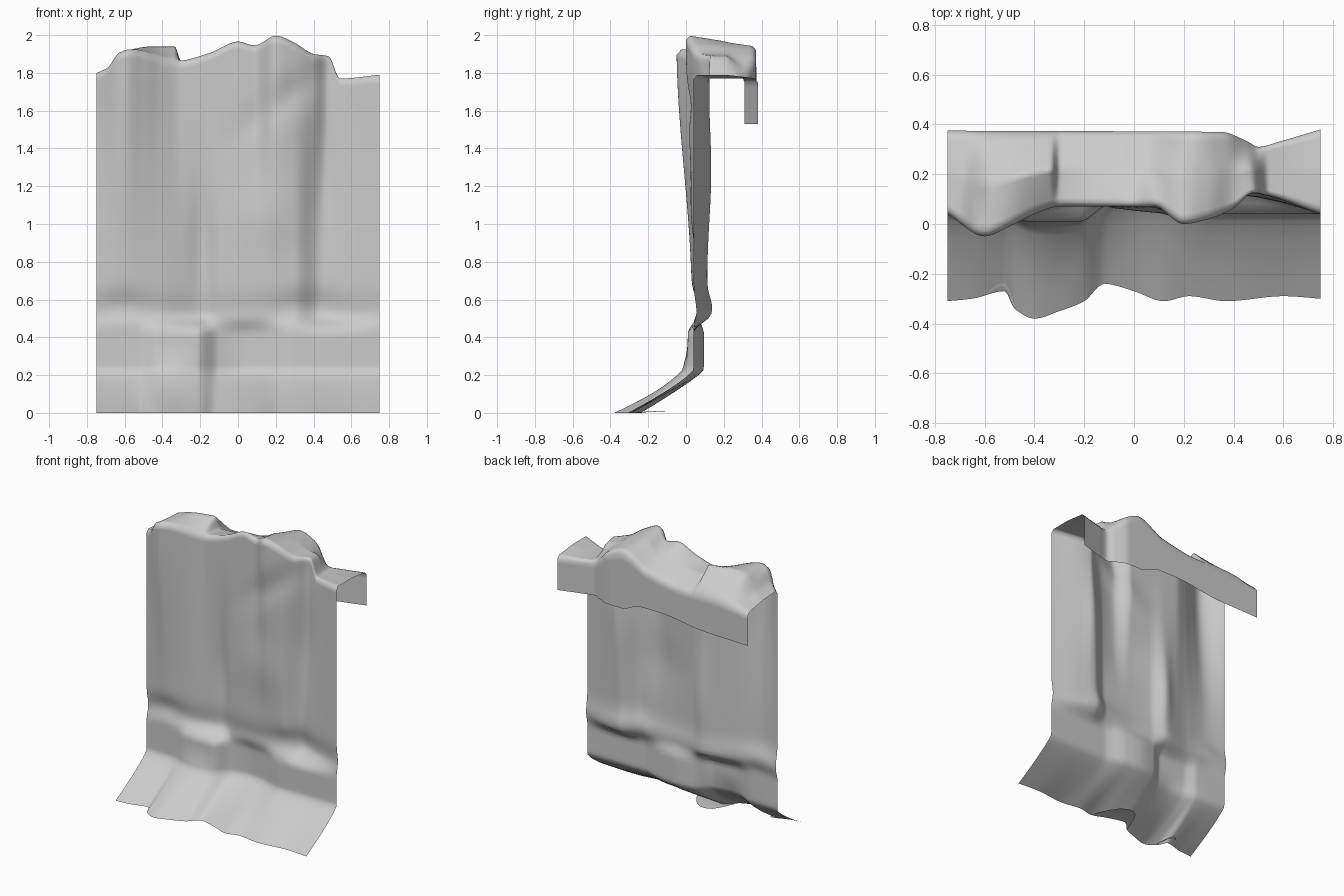
import bpy
import bmesh
from math import exp

cube = bpy.data.objects.get("Cube")
if cube:
    bpy.data.objects.remove(cube, do_unlink=True)

cloth_grey = bpy.data.materials.new("cloth_grey")
cloth_grey.use_nodes = True
tone = (0.6, 0.6, 0.6, 1)
cloth_grey.diffuse_color = tone
cloth_grey.node_tree.nodes["Principled BSDF"].inputs["Base Color"].default_value = tone


def smooth(low, high, value):
    t = min(max((value - low) / (high - low), 0), 1)
    return t * t * (3 - 2 * t)


def mix(start, end, t):
    return start + (end - start) * t


def curve(*knots):
    """Smooth function of x through a few knots, without overshoot."""
    slopes = [(b[1] - a[1]) / (b[0] - a[0]) for a, b in zip(knots, knots[1:])]
    tangents = [slopes[0]]
    for left, right in zip(slopes, slopes[1:]):
        same_way = left * right > 0
        tangents.append(2 * left * right / (left + right) if same_way else 0)
    tangents.append(slopes[-1])

    def evaluate(x):
        i = 0
        while i < len(slopes) - 1 and x > knots[i + 1][0]:
            i += 1
        (x_a, y_a), (x_b, y_b) = knots[i], knots[i + 1]
        width = x_b - x_a
        t = (x - x_a) / width
        ease = t * t * (3 - 2 * t)
        return (mix(y_a, y_b, ease) + width * t * (1 - t)
                * (tangents[i] * (1 - t) - tangents[i + 1] * t))
    return evaluate


def bump(value, centre, width):
    return exp(-((value - centre) / width) ** 2)


# Depth of the sheet across its width, from the floor hem to the top lip
hem = curve((-.75, -.31), (-.65, -.3), (-.52, -.27), (-.48, -.34), (-.4, -.38), (-.3, -.35),
            (-.2, -.31), (-.12, -.24), (0, -.27), (.12, -.31), (.22, -.29), (.37, -.31),
            (.6, -.29), (.75, -.3))
skirt = curve((-.75, .04), (-.52, .035), (-.42, .01), (-.22, .01), (-.1, .08), (.02, .095),
              (.13, .085), (.3, .04), (.75, .04))
waist = curve((-.75, .04), (-.6, .03), (-.42, .05), (-.19, .095), (-.08, .065), (.1, .055),
              (.3, .055), (.44, .11), (.55, .095), (.75, .04))
lip = curve((-.75, .04), (-.6, -.05), (-.5, -.01), (-.4, .04), (-.3, .07),
            (.08, .07), (.2, 0), (.3, .02), (.4, .06), (.48, .12), (.75, .04))

# Heights across the top, from the front lip to the rear edge
crest = curve((-.75, 1.8), (-.69, 1.83), (-.63, 1.91), (-.57, 1.925), (-.32, 1.865),
              (-.15, 1.91), (0, 1.975), (.09, 1.95), (.2, 2), (.3, 1.96), (.4, 1.9),
              (.48, 1.89), (.54, 1.77), (.75, 1.79))
saddle = curve((-.75, 1.79), (-.68, 1.82), (-.58, 1.92), (-.45, 1.94), (-.335, 1.94),
               (-.3, 1.86), (.05, 1.9), (.2, 1.97), (.3, 1.95), (.4, 1.9), (.47, 1.88),
               (.54, 1.77), (.75, 1.79))
rear = curve((-.75, 1.76), (-.5, 1.79), (-.25, 1.79), (.05, 1.84), (.25, 1.94),
             (.37, 1.89), (.5, 1.77), (.75, 1.77))
rear_depth = curve((-.75, .375), (.35, .37), (.45, .335), (.5, .31), (.58, .33), (.75, .38))
flap_hem = curve((-.75, 1.53), (-.4, 1.54), (-.05, 1.58), (.1, 1.58), (.25, 1.53), (.75, 1.53))


def front_depth(x, z):
    """Depth of the hanging front at a given place."""
    y = mix(waist(x), lip(x), smooth(.6, 1.95, z))
    # Long valley down one side, and a shorter one that fades at mid height
    y += .025 * bump(x, .43, .09) * bump(z, 1.25, .35)
    y += .02 * bump(x, -.19, .06) * bump(z, .9, .3)
    # Overhanging folds above the skirting, deepest on either side
    sag = bump(x, -.6, .13) + bump(x, .36, .15)
    y += mix(.015, .032, min(sag, 1)) * bump(z, .54 + .02 * sag, .08)
    # Slanting crease under the top and a soft swelling below it
    y += .018 * bump(z - x, 1.42, .13) * bump(z, 1.65, .18)
    y -= .015 * bump(x, .15, .18) * bump(z, 1.05, .18)
    y = mix(skirt(x), y, smooth(.42, .52, z))
    # Boxed part of the skirting leans forward at its base
    y -= .03 * bump(x, -.33, .13) * bump(z, .2, .1)
    # Foot flaring forward onto the floor
    if z < .23:
        y = mix(hem(x), y, 1 - (1 - z / .23) ** 1.25)
    return y


def strip(x):
    """One line of the sheet, from the floor over the top to the rear hem."""
    points = []
    shoulder = crest(x) - .025
    for i in range(81):
        z = i / 80 * 2
        if z > 1.2:
            z = mix(1.2, shoulder, (z - 1.2) / .8)
        points.append((x, front_depth(x, z), z))
    front, back = lip(x), rear_depth(x)
    for i in range(1, 18):
        t = i / 18
        if t < .5:
            z = mix(crest(x), saddle(x), t * 2)
        else:
            z = mix(saddle(x), rear(x), t * 2 - 1)
        points.append((x, mix(front, back, t), z))
    for i in range(9):
        z = mix(rear(x) - .02, flap_hem(x), i / 8)
        points.append((x, back, z))
    return points


def finish(name, bm):
    mesh = bpy.data.meshes.new(name)
    bm.to_mesh(mesh)
    bm.free()
    mesh.materials.append(cloth_grey)
    obj = bpy.data.objects.new(name, mesh)
    bpy.context.collection.objects.link(obj)
    for polygon in mesh.polygons:
        polygon.use_smooth = True


def loft(name, lines):
    bm = bmesh.new()
    rows = [[bm.verts.new(point) for point in line] for line in lines]
    for a, b in zip(rows, rows[1:]):
        for i in range(len(a) - 1):
            bm.faces.new((a[i], b[i], b[i + 1], a[i + 1]))
    finish(name, bm)


# Draped sheet
columns = 150
loft("draped_sheet", [strip(mix(-.75, .75, i / columns)) for i in range(columns + 1)])


# Small pieces of hem tucked under the foot
def tucked_hem(name, centre, half_width, reach, height):
    lines = []
    for i in range(13):
        side = i / 6 - 1
        x = centre + side * half_width
        depth = reach * (1 - side * side)
        lines.append([(x, hem(x) + depth * t, height * (1 - side * side) * t * (2 - t))
                      for t in (0, .25, .5, .75, 1)])
    loft(name, lines)


tucked_hem("tucked_hem_middle", -.04, .16, .15, .01)
tucked_hem("tucked_hem_right", -.53, .06, .06, .025)
